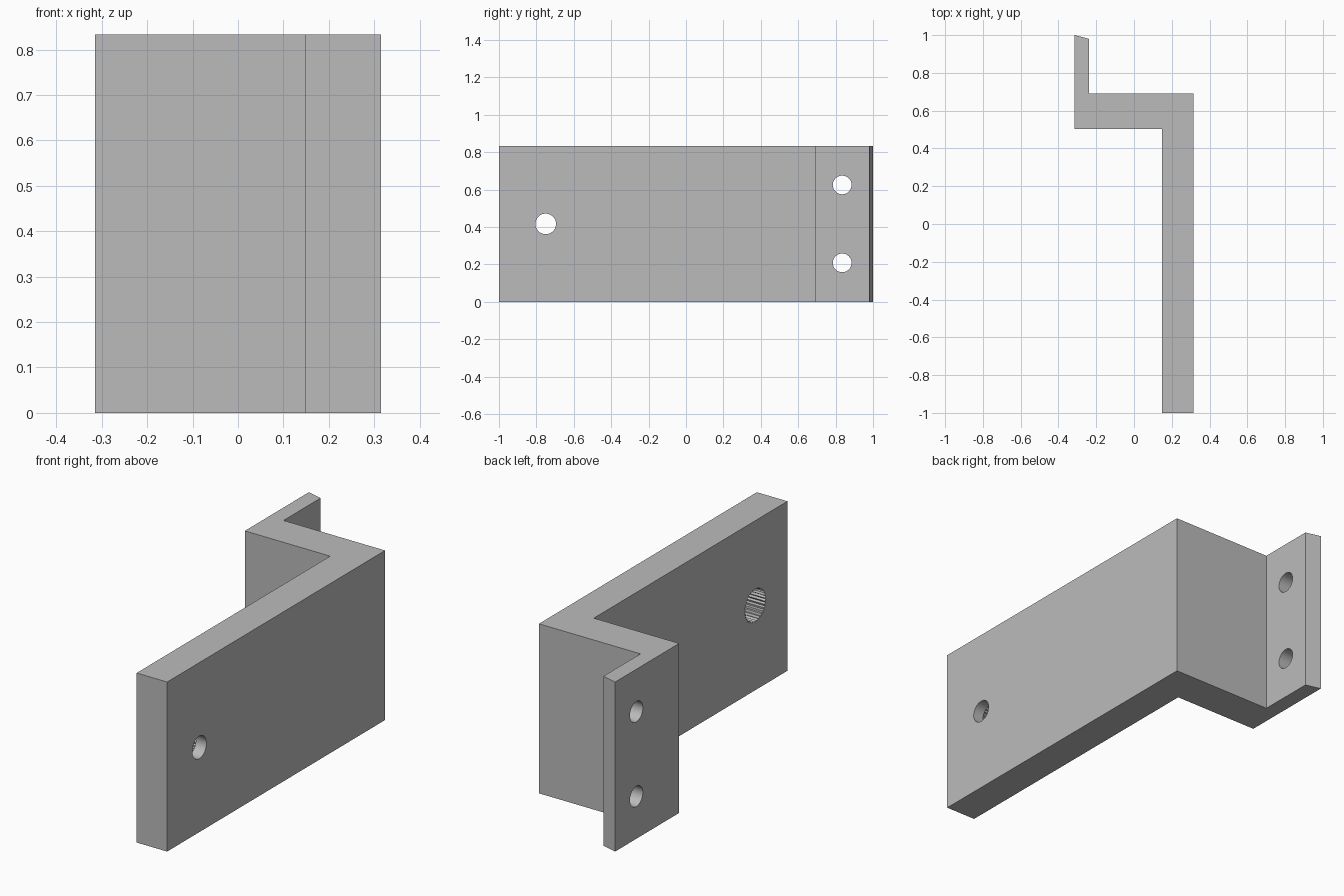
import bpy, bmesh
from math import cos, sin, pi
from mathutils import Vector

if "Cube" in bpy.data.objects:
    bpy.data.objects.remove(bpy.data.objects["Cube"], do_unlink=True)

HEIGHT = 0.833

grey = bpy.data.materials.new("plain grey")
grey.use_nodes = True
colour = (0.5, 0.5, 0.5, 1)
grey.diffuse_color = colour
grey.node_tree.nodes["Principled BSDF"].inputs["Base Color"].default_value = colour


def prism(name, outline, direction):
    """Extrude a closed outline into a solid object."""
    bm = bmesh.new()
    face = bm.faces.new([bm.verts.new(p) for p in outline])
    result = bmesh.ops.extrude_face_region(bm, geom=[face])
    verts = [v for v in result["geom"] if isinstance(v, bmesh.types.BMVert)]
    bmesh.ops.translate(bm, verts=verts, vec=Vector(direction))
    bmesh.ops.recalc_face_normals(bm, faces=bm.faces)
    mesh = bpy.data.meshes.new(name)
    bm.to_mesh(mesh)
    bm.free()
    mesh.materials.append(grey)
    obj = bpy.data.objects.new(name, mesh)
    bpy.context.collection.objects.link(obj)
    return obj


def drill(target, name, x0, x1, y, z, radius, inner=None, count=48):
    """Cut a hole along x; an inner radius gives it a serrated wall."""
    outline = []
    for i in range(count):
        r = inner if inner and i % 2 else radius
        a = 2 * pi * i / count
        outline.append((x0, y + r * cos(a), z + r * sin(a)))
    cutter = prism(name, outline, (x1 - x0, 0, 0))
    cutter.hide_render = True
    mod = target.modifiers.new(name, "BOOLEAN")
    mod.operation = "DIFFERENCE"
    mod.solver = "EXACT"
    mod.object = cutter
    bpy.context.view_layer.objects.active = target
    bpy.ops.object.modifier_apply(modifier=name)
    bpy.data.objects.remove(cutter, do_unlink=True)


# Stepped bracket: long plate, crosspiece and thin flange with a slanted end
profile = [(0.315, -1), (0.315, 0.692), (-0.237, 0.692), (-0.237, 0.98),
           (-0.315, 1), (-0.315, 0.503), (0.149, 0.503), (0.149, -1)]
bracket = prism("bracket", [(x, y, 0) for x, y in profile], (0, 0, HEIGHT))

# Two mounting holes through the thin flange
for z in (HEIGHT / 4, HEIGHT * 3 / 4):
    drill(bracket, "flange_hole", -0.4, -0.15, 0.835, z, 0.05)

# Long plate: through hole with a wider serrated socket on the inner side
drill(bracket, "plate_hole", 0.1, 0.4, -0.75, HEIGHT / 2, 0.055)
drill(bracket, "serrated_socket", 0.1, 0.258, -0.75, HEIGHT / 2, 0.083, 0.076, 64)

bpy.ops.object.select_all(action="DESELECT")
bracket.select_set(True)
bpy.context.view_layer.objects.active = bracket
bpy.ops.object.shade_smooth_by_angle()
